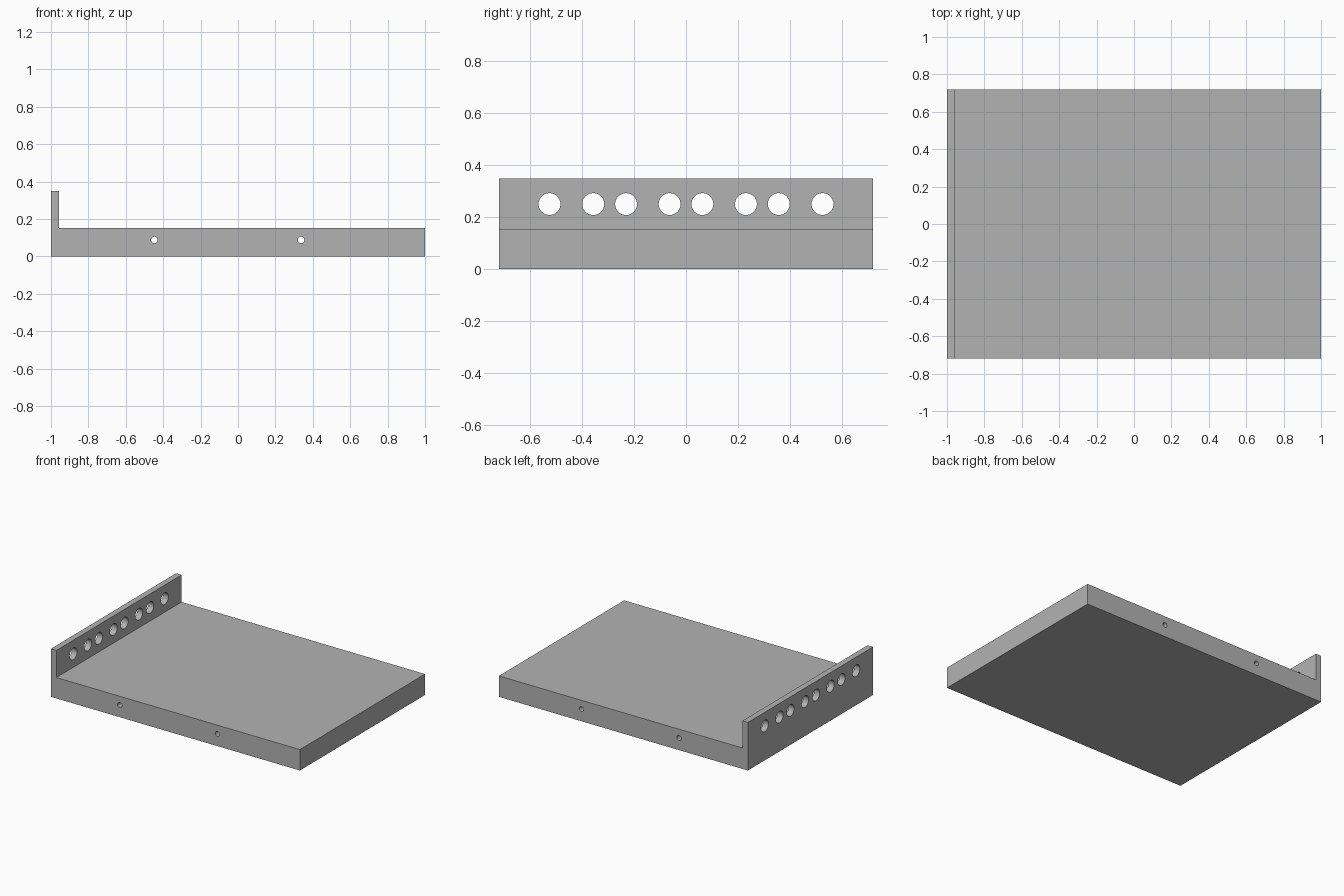
import bpy
import bmesh
import math

cube = bpy.data.objects.get("Cube")
if cube:
    bpy.data.objects.remove(cube, do_unlink=True)

HALF_X, HALF_Y = 1.0, 0.718
SLAB_TOP, WALL_TOP, WALL_INNER = 0.152, 0.349, -0.956

grey = bpy.data.materials.new("light grey")
grey.use_nodes = True
colour = (0.45, 0.45, 0.45, 1)
grey.diffuse_color = colour
grey.node_tree.nodes["Principled BSDF"].inputs["Base Color"].default_value = colour

# L-shaped body: flat slab with an upright wall along one end
profile = [(-HALF_X, 0), (HALF_X, 0), (HALF_X, SLAB_TOP), (WALL_INNER, SLAB_TOP),
           (WALL_INNER, WALL_TOP), (-HALF_X, WALL_TOP)]
bm = bmesh.new()
face = bm.faces.new([bm.verts.new((x, -HALF_Y, z)) for x, z in profile])
side = bmesh.ops.extrude_face_region(bm, geom=[face])["geom"]
bmesh.ops.translate(bm, vec=(0, 2 * HALF_Y, 0),
                    verts=[g for g in side if isinstance(g, bmesh.types.BMVert)])
bmesh.ops.recalc_face_normals(bm, faces=bm.faces[:])
mesh = bpy.data.meshes.new("base_plate")
bm.to_mesh(mesh)
bm.free()
mesh.materials.append(grey)
body = bpy.data.objects.new("base_plate", mesh)
bpy.context.collection.objects.link(body)


def drill(radius, depth, location, rotation):
    """Cut a round hole through the body."""
    bpy.ops.mesh.primitive_cylinder_add(vertices=40, radius=radius, depth=depth,
                                        location=location, rotation=rotation)
    cutter = bpy.context.object
    cutter.name = "hole_cutter"
    cutter.hide_render = True
    cutter.data.materials.append(grey)
    bpy.ops.object.select_all(action="DESELECT")
    body.select_set(True)
    bpy.context.view_layer.objects.active = body
    mod = body.modifiers.new("hole", "BOOLEAN")
    mod.operation = "DIFFERENCE"
    mod.solver = "EXACT"
    mod.object = cutter
    bpy.ops.object.modifier_apply(modifier=mod.name)
    bpy.data.objects.remove(cutter, do_unlink=True)


# Row of round holes through the wall
for y in (0.063, 0.23, 0.356, 0.524):
    for sign in (-1, 1):
        drill(0.042, 0.2, (-0.978, sign * y, 0.25), (0, math.pi / 2, 0))

# Two narrow bores running through the slab from front to back
for x in (-0.447, 0.337):
    drill(0.0175, 2, (x, 0, 0.088), (math.pi / 2, 0, 0))

bpy.ops.object.shade_smooth_by_angle(angle=math.radians(30))
